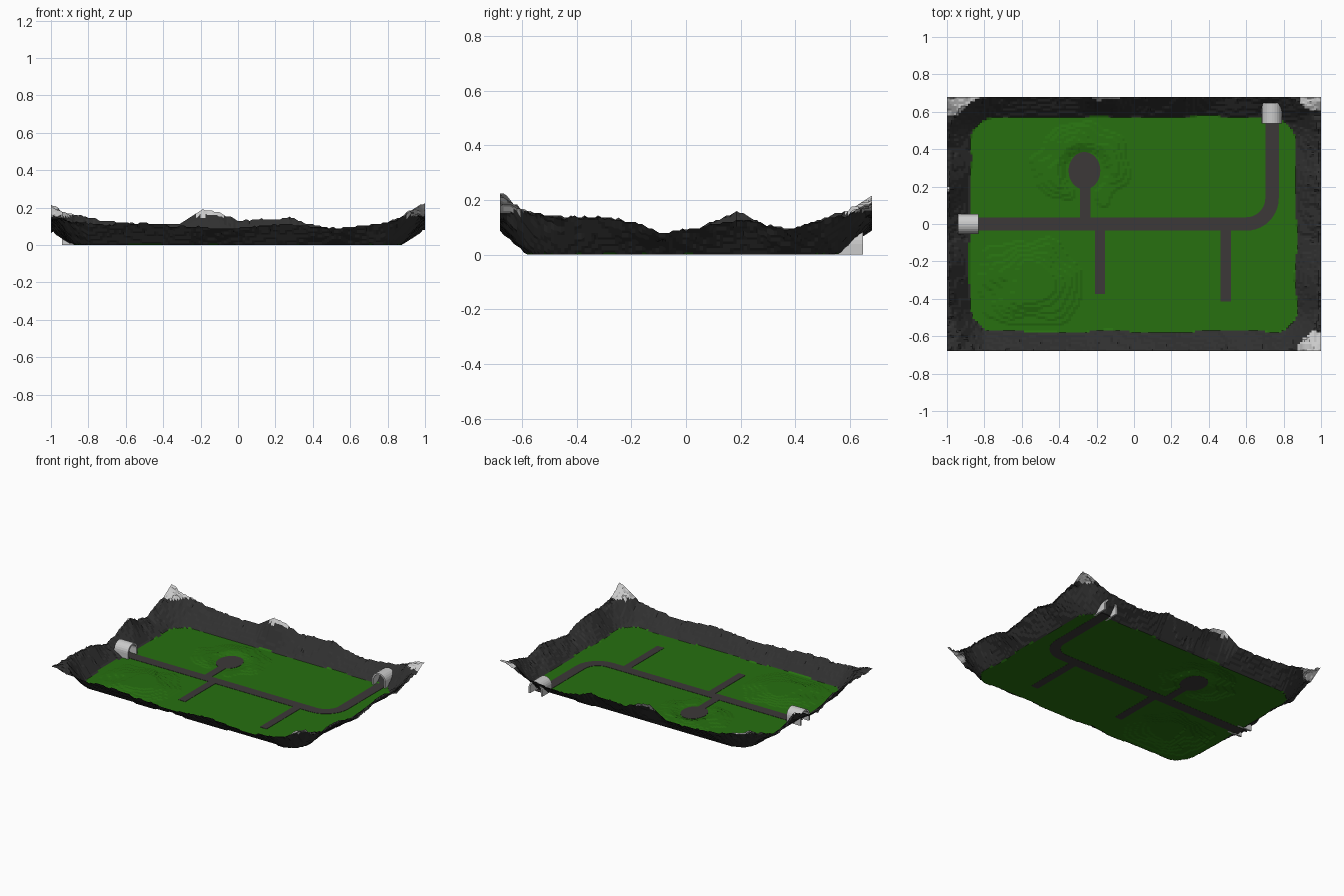
import bpy, bmesh, math
from mathutils import Vector, noise

if "Cube" in bpy.data.objects:
    bpy.data.objects.remove(bpy.data.objects["Cube"])

HX, HY = 1.0, 0.68


def material(name, rgb):
    m = bpy.data.materials.new(name)
    m.diffuse_color = (*rgb, 1)
    m.use_nodes = True
    m.node_tree.nodes["Principled BSDF"].inputs["Base Color"].default_value = m.diffuse_color
    return m


grass = material("grass", (0.02, 0.16, 0.005))
rock = material("rock", (0.03, 0.03, 0.03))
snow = material("snow", (0.65, 0.65, 0.65))
asphalt = material("asphalt", (0.045, 0.04, 0.04))


def make_object(name, bm, mats):
    me = bpy.data.meshes.new(name)
    bm.to_mesh(me)
    bm.free()
    for m in mats:
        me.materials.append(m)
    ob = bpy.data.objects.new(name, me)
    bpy.context.collection.objects.link(ob)
    return ob


def lerp_profile(points, v):
    for (a, ha), (b, hb) in zip(points, points[1:]):
        if v <= b:
            return ha + (hb - ha) * max(0, (v - a) / (b - a))
    return points[-1][1]


# Ridge heights along the four rims
BACK = [(-1, .21), (-.93, .17), (-.85, .155), (-.7, .13), (-.3, .13), (-.2, .18), (-.1, .18),
        (0, .14), (.17, .14), (.27, .17), (.37, .14), (.53, .10), (.65, .12), (.85, .14), (1, .19)]
FRONT = [(-1, .14), (-.8, .12), (-.3, .12), (-.1, .09), (.1, .12), (.27, .13), (.53, .09),
         (.7, .11), (.85, .135), (1, .22)]
RIGHT = [(-.68, .22), (-.6, .155), (-.5, .14), (-.25, .13), (-.07, .08), (.05, .10), (.2, .13),
         (.36, .09), (.46, .12), (.58, .14), (.68, .19)]
LEFT = [(-.68, .14), (-.5, .14), (-.25, .13), (-.07, .07), (.05, .10), (.13, .13), (.19, .16),
        (.28, .11), (.4, .09), (.5, .13), (.6, .16), (.68, .21)]


def rim_distance(x, y):
    # Distance outside the rounded meadow rectangle, with a wavy edge
    r = 0.13
    qx = abs(x) - (0.87 - r)
    qy = abs(y) - (0.575 - r)
    d = math.hypot(max(qx, 0), max(qy, 0)) + min(max(qx, qy), 0) - r
    return d + 0.022 * noise.noise((x * 5, y * 5, 3.7))


def mound(x, y, cx, cy, rx, ry, h):
    d = math.hypot((x - cx) / rx, (y - cy) / ry) + 0.25 * noise.noise((x * 7, y * 7, 1))
    return h * max(0, min(1, (1 - d) * 1.6))


def road_clearance(x, y):
    d = min(abs(y), math.hypot(x + .26, y - .28) - .06)
    if 0 < y < .28:
        d = min(d, abs(x + .26))
    return max(0, min(1, (d - .045) / .05))


def height(x, y):
    d = rim_distance(x, y)
    if d <= 0:
        h = mound(x, y, -.27, .32, .27, .24, .018) + mound(x, y, -.55, -.32, .3, .26, .02)
        h *= road_clearance(x, y) * min(1, -d / .05)
        return round(h / .004) * .004 + .001
    wx = max(0, (abs(x) - .85) / .15) ** 2 + 1e-4
    wy = max(0, (abs(y) - .55) / .13) ** 2 + 1e-4
    side = lerp_profile(RIGHT if x > 0 else LEFT, y)
    end = lerp_profile(BACK if y > 0 else FRONT, x)
    t = min(1, d / .115)
    h = (side * wx + end * wy) / (wx + wy) * t
    h += t * (.012 * noise.noise((x * 14, y * 14, 5)) + .008 * noise.noise((x * 40, y * 40, 9)))
    return max(.001, round(h / .008) * .008)


# Terrain: terraced height grid
NX, NY = 160, 110
bm = bmesh.new()
grid = []
for j in range(NY + 1):
    y = -HY + 2 * HY * j / NY
    grid.append([])
    for i in range(NX + 1):
        x = -HX + 2 * HX * i / NX
        grid[j].append(bm.verts.new((x, y, height(x, y))))
for j in range(NY):
    for i in range(NX):
        f = bm.faces.new((grid[j][i], grid[j][i + 1], grid[j + 1][i + 1], grid[j + 1][i]))
        c = f.calc_center_median()
        f.material_index = 0 if rim_distance(c.x, c.y) <= 0 else (2 if c.z > .155 else 1)
make_object("valley_terrain", bm, [grass, rock, snow])


# Roads: thin slabs, showing on both faces of the meadow
def slab(bm, outline, z0=0.0, z1=0.003):
    f = bm.faces.new([bm.verts.new((x, y, z0)) for x, y in outline])
    up = bmesh.ops.extrude_face_region(bm, geom=[f])["geom"]
    bmesh.ops.translate(bm, vec=(0, 0, z1 - z0), verts=[v for v in up if isinstance(v, bmesh.types.BMVert)])


def ribbon(path, width):
    pts = [Vector(p) for p in path]
    left, right = [], []
    for i, p in enumerate(pts):
        t = (pts[min(i + 1, len(pts) - 1)] - pts[max(i - 1, 0)]).normalized()
        n = Vector((-t.y, t.x)) * width / 2
        left.append(tuple(p + n))
        right.append(tuple(p - n))
    return right + left[::-1]


def road(name, outline):
    bm = bmesh.new()
    slab(bm, outline)
    bmesh.ops.recalc_face_normals(bm, faces=bm.faces)
    make_object(name, bm, [asphalt])


bend = [(.6 + .138 * math.sin(a), .138 - .138 * math.cos(a))
        for a in (math.pi / 2 * k / 10 for k in range(11))]
road("main_road", ribbon([(-.9, 0), (-.5, 0), (.5, 0)] + bend + [(.738, .3), (.738, .6)], .072))
road("side_road_west", ribbon([(-.182, -.375), (-.182, -.03)], .055))
road("side_road_east", ribbon([(.49, -.415), (.49, -.03)], .055))
road("cul_de_sac_road", ribbon([(-.26, .03), (-.26, .22)], .055))
road("turning_circle", [(-.265 + .085 * math.cos(a), .285 + .1 * math.sin(a))
                        for a in (math.tau * k / 32 for k in range(32))])


# Tunnels: arched shells at both ends of the main road
def tunnel(name, loc, rot, length=.11):
    bm = bmesh.new()

    def arch(r):
        pts = [(r * math.cos(a), .04 + r * math.sin(a)) for a in (math.pi * k / 12 for k in range(13))]
        return [(r, 0)] + pts + [(-r, 0)]
    prof = arch(.054) + arch(.042)[::-1]
    f = bm.faces.new([bm.verts.new((x, -length / 2, z)) for x, z in prof])
    ext = bmesh.ops.extrude_face_region(bm, geom=[f])["geom"]
    bmesh.ops.translate(bm, vec=(0, length, 0), verts=[v for v in ext if isinstance(v, bmesh.types.BMVert)])
    bmesh.ops.recalc_face_normals(bm, faces=bm.faces)
    ob = make_object(name, bm, [snow])
    ob.location = loc
    ob.rotation_euler.z = rot


tunnel("tunnel_west", (-.887, 0, 0), math.pi / 2)
tunnel("tunnel_north", (.737, .593, 0), 0)
